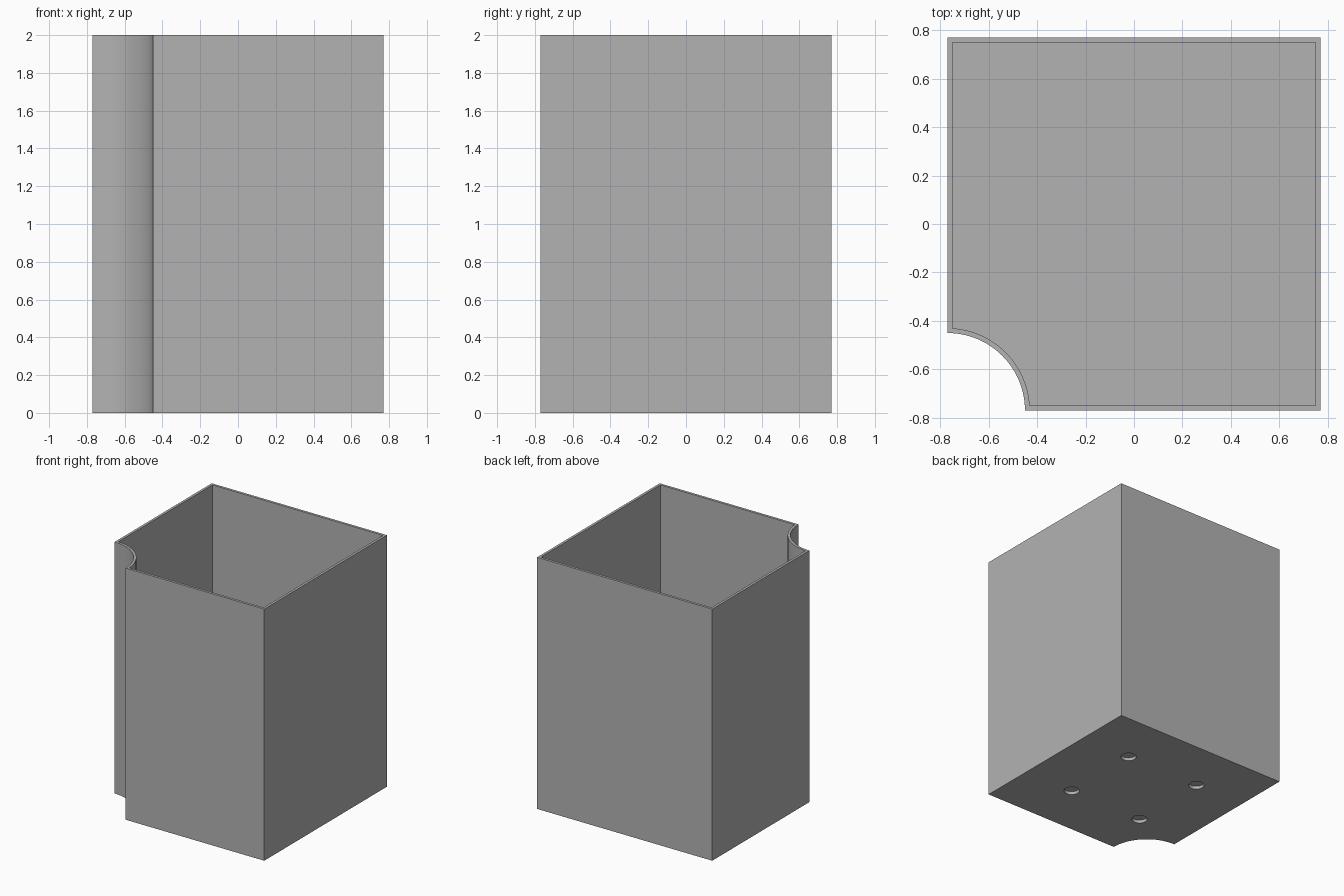
import bpy, math

HALF, HEIGHT = 0.77, 2.0        # outer half width and height
WALL, FLOOR = 0.02, 0.04
NOTCH = 0.32                    # radius of the scooped corner
HOLE_POS, HOLE_R, HOLE_DEPTH = 0.33, 0.057, 0.025

old = bpy.data.objects.get("Cube")
if old:
    bpy.data.objects.remove(old, do_unlink=True)

grey = bpy.data.materials.new("plain_grey")
grey.use_nodes = True
colour = (0.45, 0.45, 0.45, 1)
grey.diffuse_color = colour
grey.node_tree.nodes["Principled BSDF"].inputs["Base Color"].default_value = colour


def prism(name, outline, z0, z1):
    """Closed solid with the given counter-clockwise outline."""
    n = len(outline)
    verts = [(x, y, z) for z in (z0, z1) for x, y in outline]
    faces = [tuple(reversed(range(n))), tuple(range(n, 2 * n))]
    faces += [(i, (i + 1) % n, (i + 1) % n + n, i + n) for i in range(n)]
    mesh = bpy.data.meshes.new(name)
    mesh.from_pydata(verts, [], faces)
    mesh.materials.append(grey)
    obj = bpy.data.objects.new(name, mesh)
    bpy.context.collection.objects.link(obj)
    return obj


def notched_square(inset, segments=32):
    """Square with a concave arc in its front right corner, inset evenly."""
    h, r = HALF - inset, NOTCH + inset
    start = math.asin(inset / r)
    sweep = math.pi / 2 - 2 * start
    arc = []
    for i in range(segments + 1):
        a = math.pi / 2 - start - sweep * i / segments
        arc.append((-HALF + r * math.cos(a), -HALF + r * math.sin(a)))
    return arc + [(h, -h), (h, h), (-h, h)]


def circle(cx, cy, r, n=32):
    return [(cx + r * math.cos(math.tau * i / n), cy + r * math.sin(math.tau * i / n))
            for i in range(n)]


# Container body, its cavity and four blind holes underneath
body = prism("container", notched_square(0), 0, HEIGHT)
cutters = [prism("cavity_cutter", notched_square(WALL), FLOOR, HEIGHT + 0.1)]
for sx in (-1, 1):
    for sy in (-1, 1):
        ring = circle(sx * HOLE_POS, sy * HOLE_POS, HOLE_R)
        cutters.append(prism("hole_cutter", ring, -0.1, HOLE_DEPTH))

bpy.context.view_layer.objects.active = body
for cutter in cutters:
    cut = body.modifiers.new("cut", "BOOLEAN")
    cut.operation, cut.solver, cut.object = "DIFFERENCE", "EXACT", cutter
    bpy.ops.object.modifier_apply(modifier=cut.name)
    bpy.data.objects.remove(cutter, do_unlink=True)

# Smooth the arc and holes, keep the corners crisp
bpy.ops.object.select_all(action="DESELECT")
body.select_set(True)
bpy.ops.object.shade_smooth_by_angle(angle=math.radians(30))
